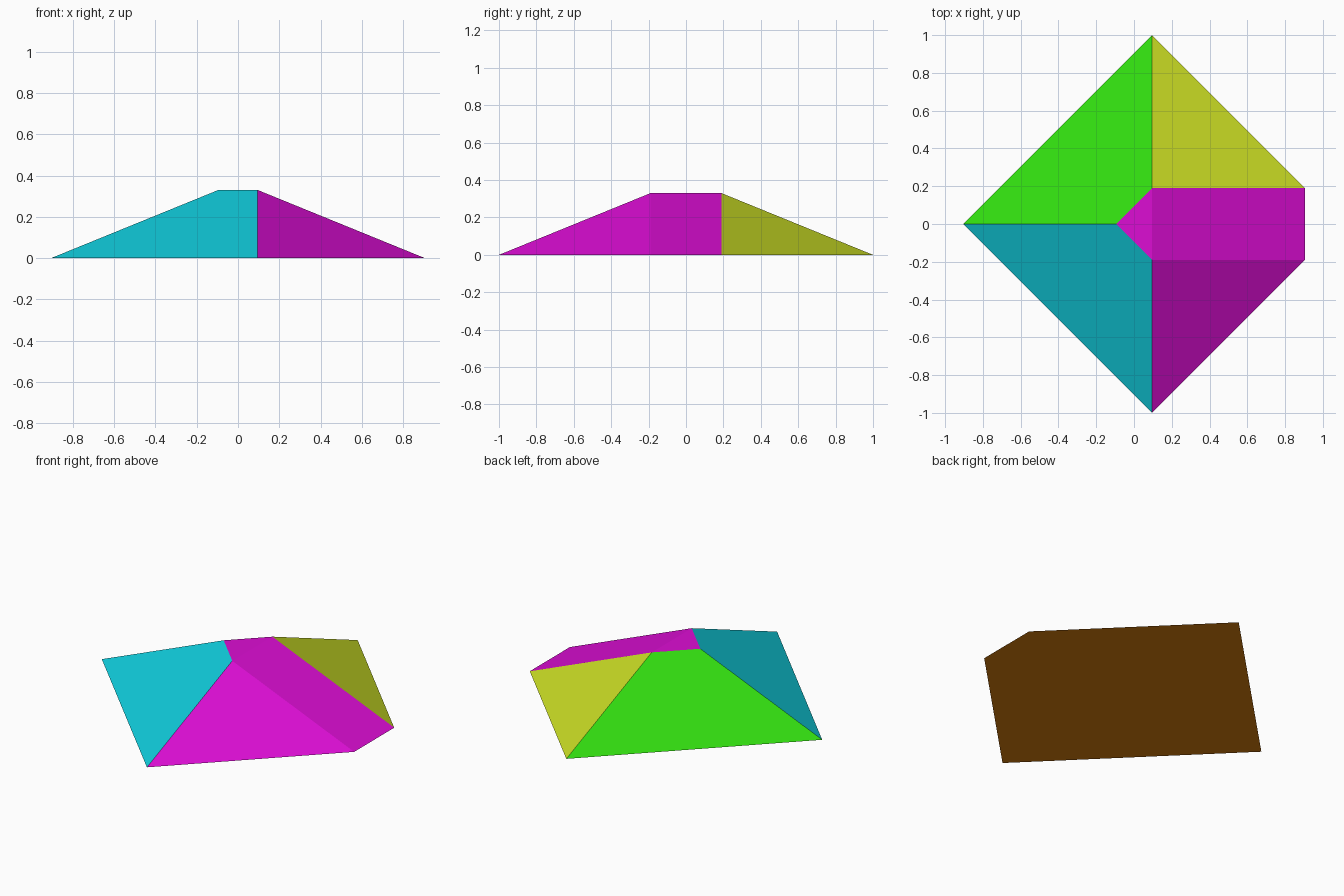
import bpy, bmesh

if "Cube" in bpy.data.objects:
    bpy.data.objects.remove(bpy.data.objects["Cube"])


def material(name, rgb):
    # convert 8-bit sRGB to linear
    lin = [(c / 255 / 12.92) if c < 11 else ((c / 255 + 0.055) / 1.055) ** 2.4 for c in rgb]
    m = bpy.data.materials.new(name)
    m.diffuse_color = (*lin, 1.0)
    m.use_nodes = True
    m.node_tree.nodes["Principled BSDF"].inputs["Base Color"].default_value = m.diffuse_color
    return m


COLOURS = [
    material("magenta", (220, 13, 212)),
    material("green", (50, 220, 16)),
    material("teal", (16, 205, 221)),
    material("yellow", (201, 220, 36)),
    material("orange", (220, 127, 14)),
]
MAGENTA, GREEN, TEAL, YELLOW, ORANGE = range(5)

# Half extents of the footprint and of the raised triangle
OUT, IN, SIDE, H = 0.905, 0.095, 0.19, 0.33

bm = bmesh.new()
v = {k: bm.verts.new(p) for k, p in {
    # five-sided base
    "left": (-OUT, 0, 0), "back": (IN, 1, 0), "right_b": (OUT, SIDE, 0),
    "right_f": (OUT, -SIDE, 0), "front": (IN, -1, 0),
    # flat triangular top
    "top_l": (-IN, 0, H), "top_b": (IN, SIDE, H), "top_f": (IN, -SIDE, H),
}.items()}

for keys, colour in (
    ("left back right_b right_f front", ORANGE),      # underside
    ("top_l top_f top_b", MAGENTA),                   # top
    ("top_b top_f right_f right_b", MAGENTA),         # right slope
    ("front right_f top_f", MAGENTA),                 # front right slope
    ("left front top_f top_l", TEAL),                 # front left slope
    ("back left top_l top_b", GREEN),                 # back left slope
    ("right_b back top_b", YELLOW),                   # back right slope
):
    bm.faces.new([v[k] for k in keys.split()]).material_index = colour
bmesh.ops.recalc_face_normals(bm, faces=bm.faces)

mesh = bpy.data.meshes.new("sloped_wedge")
bm.to_mesh(mesh)
bm.free()
for m in COLOURS:
    mesh.materials.append(m)
wedge = bpy.data.objects.new("sloped_wedge", mesh)
bpy.context.collection.objects.link(wedge)
